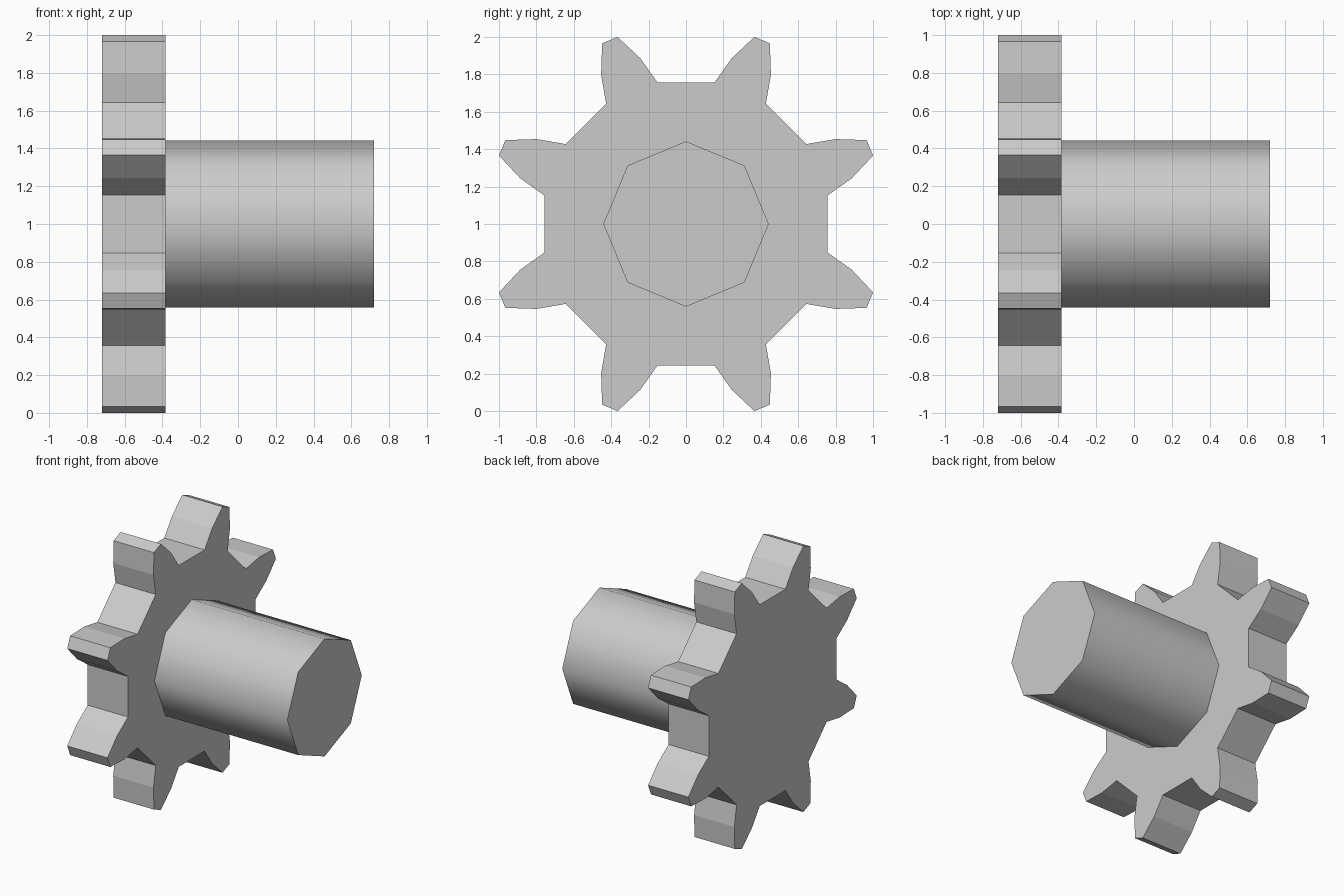
import bpy, bmesh
from math import radians, cos, sin

if "Cube" in bpy.data.objects:
    bpy.data.objects.remove(bpy.data.objects["Cube"])

TEETH = 8
CENTRE_Z = 1.0
GEAR_X = (-0.72, -0.385)
SHAFT_X = (-0.40, 0.72)
# half of one tooth: (radius, half angle in degrees) from root to tip
TOOTH = [(0.772, 11.1), (0.919, 7.1), (1.065, 2.4)]


def extrude_along_x(name, outline, x0, x1):
    """Solid prism from a (y, z) outline, running from x0 to x1."""
    bm = bmesh.new()
    base = bm.faces.new([bm.verts.new((x0, y, z + CENTRE_Z)) for y, z in outline])
    top = bmesh.ops.extrude_face_region(bm, geom=[base], use_keep_orig=True)["geom"]
    bmesh.ops.translate(bm, vec=(x1 - x0, 0, 0),
                        verts=[v for v in top if isinstance(v, bmesh.types.BMVert)])
    bmesh.ops.recalc_face_normals(bm, faces=bm.faces)
    mesh = bpy.data.meshes.new(name)
    bm.to_mesh(mesh)
    bm.free()
    obj = bpy.data.objects.new(name, mesh)
    bpy.context.collection.objects.link(obj)
    return obj


def polar(r, deg):
    return r * cos(radians(deg)), r * sin(radians(deg))


# gear wheel: eight tapered teeth with straight valleys between them
outline = []
for i in range(TEETH):
    mid = (i + 0.5) * 360 / TEETH
    outline += [polar(r, mid - a) for r, a in TOOTH]
    outline += [polar(r, mid + a) for r, a in reversed(TOOTH)]
extrude_along_x("gear_wheel", outline, *GEAR_X)

# octagonal shaft, smooth around its side with crisp ends
shaft = extrude_along_x("shaft", [polar(0.442, i * 45) for i in range(8)], *SHAFT_X)
bpy.ops.object.select_all(action='DESELECT')
shaft.select_set(True)
bpy.context.view_layer.objects.active = shaft
bpy.ops.object.shade_smooth_by_angle(angle=radians(60))
